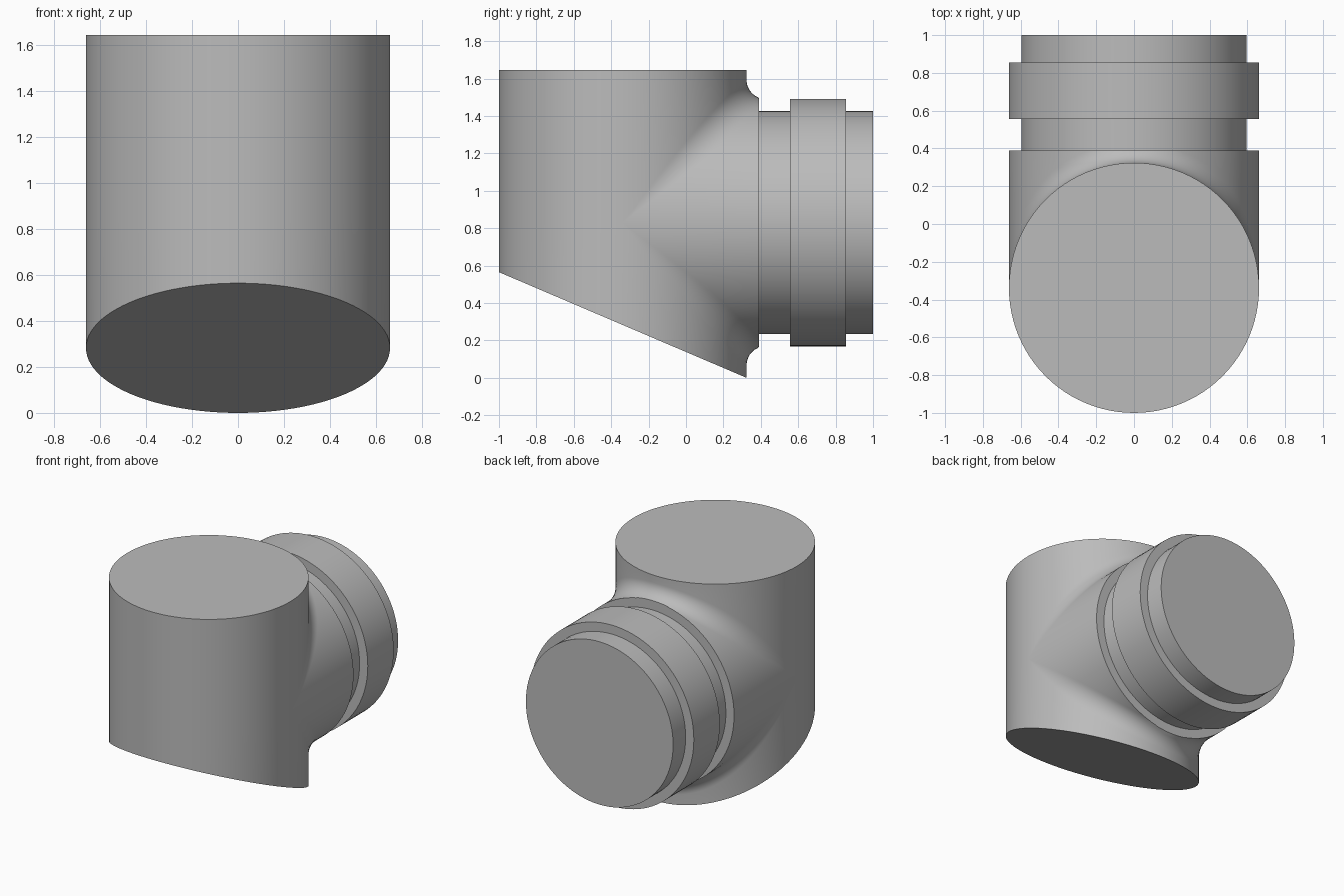
import bpy, bmesh
from math import sin, cos, pi, radians
from mathutils import Vector

if "Cube" in bpy.data.objects:
    bpy.data.objects.remove(bpy.data.objects["Cube"])

R = 0.662            # radius shared by both barrels
AXIS = Vector((0, R - 1, 0.83))
TOP, SHOULDER = 1.62, 0.39
SEG, ARC = 48, 10    # segments per half turn, steps across the fillet

grey = bpy.data.materials.new("plain grey")
grey.use_nodes = True
grey.diffuse_color = (0.5, 0.5, 0.5, 1)
grey.node_tree.nodes["Principled BSDF"].inputs["Base Color"].default_value = (0.5, 0.5, 0.5, 1)


def finish(bm, name):
    bmesh.ops.remove_doubles(bm, verts=bm.verts, dist=1e-5)
    bmesh.ops.holes_fill(bm, edges=[e for e in bm.edges if e.is_boundary], sides=0)
    bmesh.ops.recalc_face_normals(bm, faces=bm.faces)
    mesh = bpy.data.meshes.new(name)
    bm.to_mesh(mesh)
    bm.free()
    mesh.materials.append(grey)
    obj = bpy.data.objects.new(name, mesh)
    bpy.context.collection.objects.link(obj)
    bpy.ops.object.select_all(action='DESELECT')
    obj.select_set(True)
    bpy.context.view_layer.objects.active = obj
    bpy.ops.object.shade_smooth_by_angle(angle=radians(30))
    return obj


def loft(bm, columns):
    rows = [[bm.verts.new(p) for p in col] for col in columns]
    for a, b in zip(rows, rows[1:]):
        for i in range(len(a) - 1):
            bm.faces.new((a[i], a[i + 1], b[i + 1], b[i]))


def base_height(y):
    # slanted underside, lowest at the back
    return 0.565 * (2 * R - 1 - y) / (2 * R)


def blend_column(a, side):
    # one strip from the open end, round the fillet, out to the shoulder
    s, c = sin(a), max(cos(a), 0)
    fillet = 0.1 + 0.12 * s * s
    centre = AXIS + (R + fillet) * Vector((s, c, side * c))
    n1, n2 = Vector((s, c, 0)), Vector((s, 0, side * c))
    arc = [centre - fillet * n1.lerp(n2, i / ARC).normalized() for i in range(ARC + 1)]
    for p in arc:
        p.y = min(p.y, SHOULDER)
    start = arc[0].copy()
    start.z = TOP if side > 0 else base_height(start.y)
    end = arc[-1].copy()
    end.y = SHOULDER
    return [start] + arc + [end]


# Main body: upright barrel blended into the rear shoulder
bm = bmesh.new()
angles = [pi * i / SEG - pi / 2 for i in range(SEG + 1)]
for side in (1, -1):
    loft(bm, [blend_column(a, side) for a in angles])
front = []
for a in angles:
    x, y = R * sin(a), AXIS.y - R * max(cos(a), 0)
    front.append([(x, y, TOP), (x, y, AXIS.z), (x, y, base_height(y))])
loft(bm, front)
finish(bm, "body")

# Thin lid on the upright barrel
bm = bmesh.new()
bmesh.ops.create_cone(bm, cap_ends=True, segments=2 * SEG, radius1=R, radius2=R, depth=0.025)
bmesh.ops.translate(bm, verts=bm.verts, vec=(0, AXIS.y, TOP + 0.0125))
finish(bm, "top_lid")

# Rear spigot with its raised collar, turned about the horizontal axis
profile = [(0.596, SHOULDER - 0.02), (0.596, 0.555), (R, 0.555),
           (R, 0.855), (0.596, 0.855), (0.596, 1)]
bm = bmesh.new()
turn = [pi * i / SEG for i in range(2 * SEG + 1)]
loft(bm, [[(r * sin(a), y, AXIS.z + r * cos(a)) for r, y in profile] for a in turn])
finish(bm, "rear_spigot")
